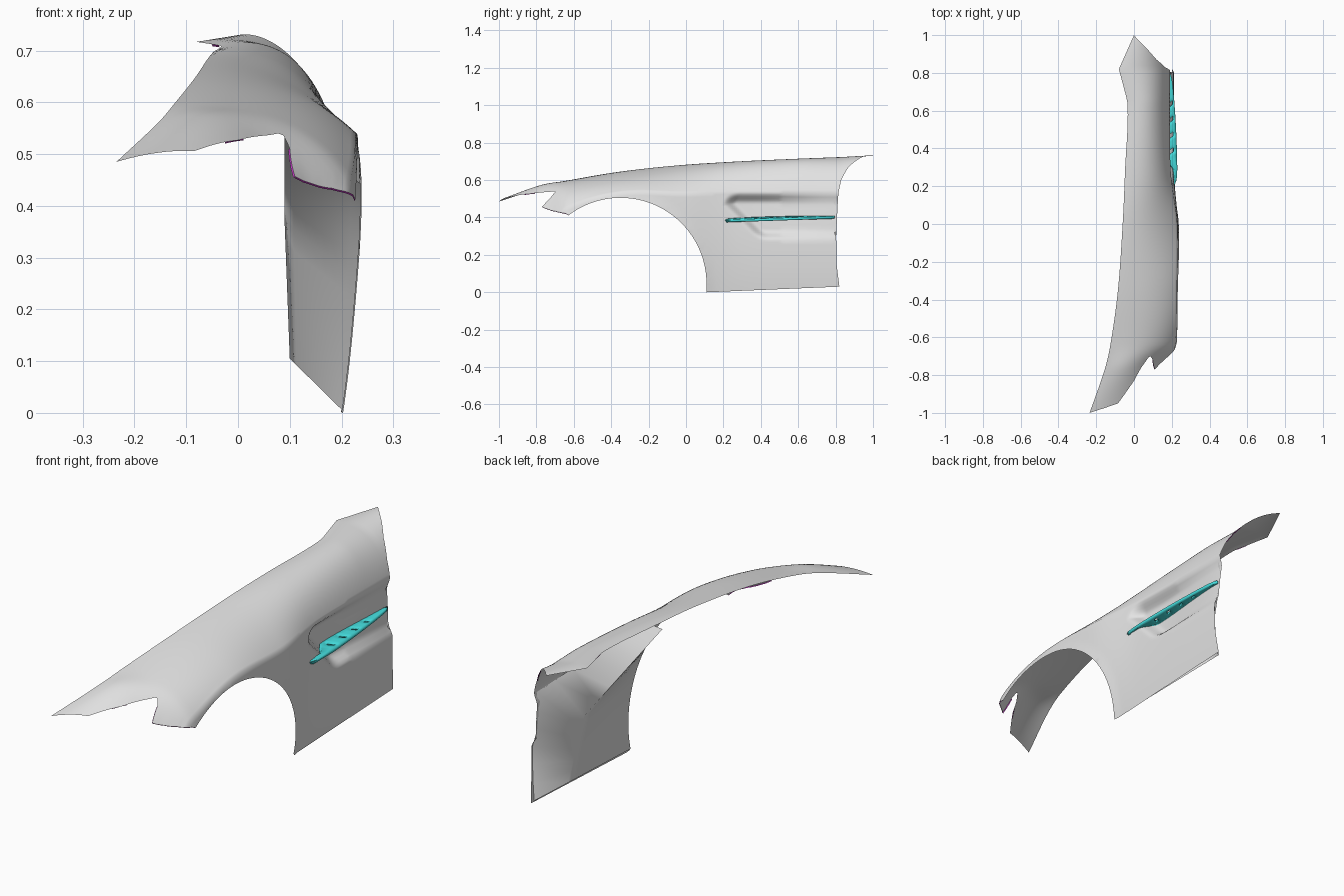
import bpy
import bmesh
from math import cos, sin, radians, pi
from mathutils import Vector, geometry

cube = bpy.data.objects.get("Cube")
if cube:
    bpy.data.objects.remove(cube, do_unlink=True)


def make_material(name, colour):
    mat = bpy.data.materials.new(name)
    mat.use_nodes = True
    mat.diffuse_color = (*colour, 1)
    mat.node_tree.nodes["Principled BSDF"].inputs["Base Color"].default_value = (*colour, 1)
    return mat


def make_object(name, verts, faces, mat, outward, angle=60):
    """Mesh object whose average normal agrees with the outward direction."""
    mesh = bpy.data.meshes.new(name)
    bm = bmesh.new()
    points = [bm.verts.new(v) for v in verts]
    for face in faces:
        bm.faces.new([points[i] for i in face])
    bmesh.ops.delete(bm, geom=[v for v in bm.verts if not v.link_faces], context="VERTS")
    bmesh.ops.recalc_face_normals(bm, faces=bm.faces)
    bm.normal_update()
    total = sum((f.normal * f.calc_area() for f in bm.faces), Vector())
    if total.dot(outward) < 0:
        bmesh.ops.reverse_faces(bm, faces=bm.faces)
    bm.to_mesh(mesh)
    bm.free()
    obj = bpy.data.objects.new(name, mesh)
    bpy.context.collection.objects.link(obj)
    mesh.materials.append(mat)
    bpy.ops.object.select_all(action="DESELECT")
    obj.select_set(True)
    bpy.context.view_layer.objects.active = obj
    bpy.ops.object.shade_smooth_by_angle(angle=radians(angle))
    return obj


def smooth(t):
    t = min(max(t, 0), 1)
    return t * t * (3 - 2 * t)


# Cross-sections: y, then x and z of the inner edge, crown handle and shoulder
SECTIONS = [
    (-1, -.235, .485, -.03, .53, .17, .33),
    (-.77, -.155, .56, .03, .635, .19, .33),
    (-.64, -.125, .595, .115, .61, .218, .45),
    (-.35, -.085, .645, .115, .638, .226, .535),
    (0, -.06, .682, .107, .677, .229, .53),
    (.27, -.048, .697, .125, .717, .195, .535),
    (.65, -.035, .71, .13, .75, .19, .53),
    (.82, -.08, .717, .13, .755, .19, .53),
    (1, 0, .73, .13, .755, .185, .53),
]
ARCH_Y, ARCH_Z, ARCH_R = -.35, .045, .46


def slope(i, k):
    a, b = SECTIONS[max(i - 1, 0)], SECTIONS[min(i + 1, len(SECTIONS) - 1)]
    return (b[k] - a[k]) / (b[0] - a[0])


def section(y):
    """Blend the cross-section values along the length, straight at the rear."""
    i = max(j for j in range(len(SECTIONS) - 1) if j == 0 or SECTIONS[j][0] <= y)
    a, b = SECTIONS[i], SECTIONS[i + 1]
    h = b[0] - a[0]
    t = (y - a[0]) / h
    if i > 5:
        return [a[k] * (1 - t) + b[k] * t for k in range(1, 7)]
    e = smooth(t)
    return [a[k] * (1 - e) + b[k] * e + h * t * (1 - t) *
            (slope(i, k) * (1 - t) - slope(i + 1, k) * t) for k in range(1, 7)]


def pocket(y, z):
    """Depth of the side recess, with a slanted rounded front."""
    front = .2 + max(.47 - z, 0) + 9 * max(z - .47, 0) ** 2
    depth = .045 - .025 * smooth((y - .35) / .45)
    return depth * smooth((y - front) / .07) * smooth((z - .28) / .05) * smooth((.535 - z) / .06)


def surface(y, s):
    """Panel point: s runs 0-1 over the top and 1-2 down the side."""
    xi, zi, xc, zc, xs, zs = section(y)
    if s < 1:
        a, b, c = (1 - s) ** 2, 2 * s * (1 - s), s * s
        x, z = a * xi + b * xc + c * xs, a * zi + b * zc + c * zs
    else:
        w = 2 - s
        z = zs * w
        x = .199 + (xs - .199) * w + .063 * w * (1 - w)
    if s > .8:
        radius = Vector((y - ARCH_Y, z - ARCH_Z)).length
        x += .004 * smooth((ARCH_R + .04 - radius) / .04)
        x -= pocket(y, z)
    return Vector((x, y, z))


def find(y, target, axis, low):
    """Section parameter at which the panel reaches a given x or z."""
    high = 2 if axis == 2 else 1
    sign = 1 if axis == 0 else -1
    for _ in range(30):
        mid = (low + high) / 2
        if sign * (surface(y, mid)[axis] - target) < 0:
            low = mid
        else:
            high = mid
    return Vector((y, low))


def side(y, z):
    return find(y, z, 2, .25)


def arch(degrees):
    a = radians(degrees)
    return side(ARCH_Y + ARCH_R * cos(a), max(ARCH_Z + ARCH_R * sin(a), 0))


def divide(a, b, size=.03):
    steps = max(1, int((b - a).length / size))
    return [a.lerp(b, k / steps) for k in range(steps)]


# Panel outline: inner edge, front edge with notch, wheel arch, sill, rear edge
front = [find(y, x, 0, 0) for y, x in
         [(-.95, -.085), (-.83, 0), (-.73, .06), (-.705, .078), (-.7, .088),
          (-.72, .1), (-.77, .11)]]
tongue = [side(-.77 + .035 * k, .452 - .009 * k) for k in range(1, 4)]
shoulder_edge = [side(.83, .6), side(.87, .67)]
corners = [Vector((1, 0)), Vector((.82, 0)), Vector((-1, 0))] + front + tongue
corners += [arch(a) for a in range(127, -6, -4)]
corners += [side(.11, 0)]
corners += [side(y, z) for y, z in
            [(.82, .03), (.805, .15), (.803, .3), (.81, .45), (.815, .53)]]
corners += shoulder_edge + [side(.92, .71)]
outline = [p for a, b in zip(corners, corners[1:] + corners[:1]) for p in divide(a, b)]

# Interior points, closer together around the recess
grid = [Vector((-1 + .01 * i, .02 * j)) for i in range(201) for j in range(1, 100)
        if (i % 2 == 0 and j % 2 == 0) or (115 < i < 150 and 48 < j < 76)]
grid = [p for p in grid if all((p - q).length_squared > .0002 for q in outline)]
result = geometry.delaunay_2d_cdt(outline + grid, [], [list(range(len(outline)))], 1, 1e-6)

paint = make_material("light_grey_paint", (.77, .77, .77))
teal = make_material("teal_trim", (.06, .74, .74))
magenta = make_material("magenta_edge", (.6, .05, .6))

make_object("fender_panel", [surface(*p) for p in result[0]], result[2], paint, Vector((1, 0, 0)))


def strip(name, path, offset):
    """Narrow lip hanging from an edge of the panel."""
    points = [p for a, b in zip(path, path[1:]) for p in divide(a, b)] + path[-1:]
    verts = []
    for p in points:
        edge = surface(*p)
        verts += [edge, edge + Vector(offset)]
    faces = [(i, i + 1, i + 3, i + 2) for i in range(0, len(verts) - 2, 2)]
    make_object(name, verts, faces, magenta, Vector((0, -1, 0)))


# Thin edge lips at the front notch and the rear corners
strip("front_edge_lip", [front[0].lerp(front[1], .7), front[1].lerp(front[2], .2)], (0, .003, -.003))
strip("notch_lip", front[5:], (-.003, .002, -.002))
strip("tongue_lip", [front[6]] + tongue + [arch(127)], (-.001, .003, -.003))
strip("rear_corner_lip", [Vector((.66, 0)), Vector((.71, 0))], (.002, .002, -.004))
strip("rear_shoulder_lip", shoulder_edge, (-.003, -.002, -.002))

# Inner skin: runs back from the wheel arch, then folds out to the rear edge and shoulder
COLS, ROWS = 8, 12
W = COLS + 2
low, mid, top = Vector((.1, .7, .105)), Vector((.09, .6, .37)), Vector((.09, .04, .55))
verts = []
for r in range(ROWS + 1):
    t = r / ROWS
    u = max(t * 2 - 1, 0)
    outer = surface(*arch(-5 + 65 * t)) - Vector((.002, 0, 0))
    inner = low.lerp(mid, t * 2) if t < .5 else mid.lerp(top, u)
    verts += [outer.lerp(inner, c / COLS) for c in range(COLS + 1)]
    z = .035 + .99 * t if t < .5 else .53 + .03 * u
    verts.append(surface(*side(.8 - .76 * u, z)) - Vector((.003, 0, 0)))
faces = [(r * W + c, r * W + c + 1, r * W + W + c + 1, r * W + W + c)
         for r in range(ROWS) for c in range(COLS + 1)]
make_object("arch_inner_skin", verts, faces, paint, Vector((-1, 0, 0)))

# Tapered vent blade: two rails joined by slanted ribs with open slots
N = 28
verts, faces = [], []
for i in range(N + 1):
    t = i / N
    y, z = .205 + .59 * t, .38 + .02 * t
    bulge = sin(pi * t ** .6) ** .5 if 0 < i < N else 0
    outer = .207 + .024 * bulge - .015 * t
    inner = min(surface(*side(y, z)).x, outer - .004)
    for k, lean in zip((0, .3, .72, 1), (0, -.01, .01, 0)):
        verts.append((inner + (outer - inner) * k, y + lean * bulge, z + .01 * (1 - k) * bulge))
    if i < N:
        for row in range(3):
            if row == 1 and 5 < i < N - 4 and i % 4 == 0:
                continue
            j = i * 4 + row
            faces.append((j, j + 1, j + 5, j + 4))
blade = make_object("vent_blade", verts, faces, teal, Vector((0, 0, 1)), 30)
solid = blade.modifiers.new("thickness", "SOLIDIFY")
solid.thickness = .013
solid.offset = 0
